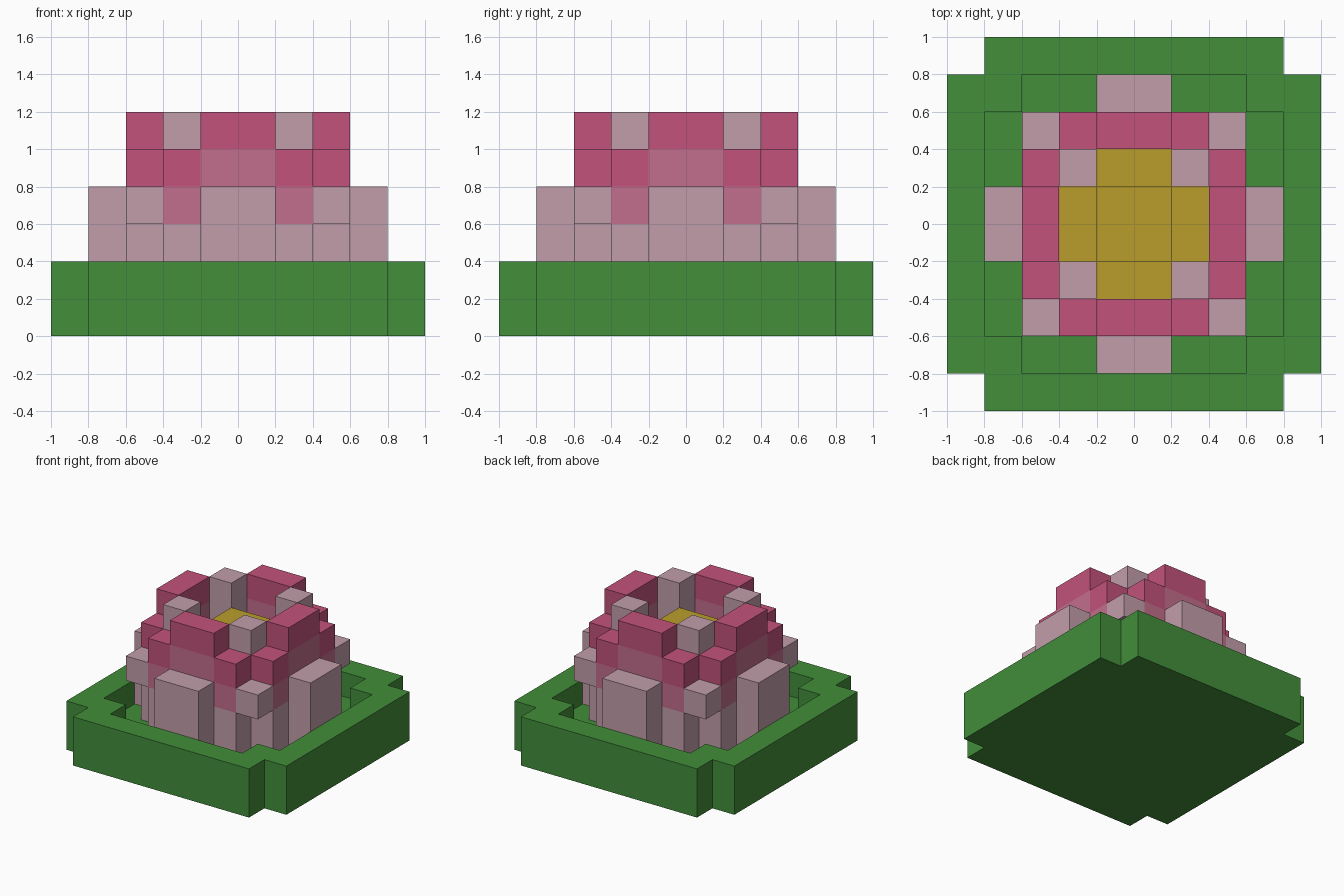
import bpy, bmesh, math
from mathutils import Matrix

cube = bpy.data.objects.get("Cube")
if cube:
    bpy.data.objects.remove(cube)


def srgb(r, g, b):
    def lin(c):
        c /= 255
        return c / 12.92 if c <= 0.04045 else ((c + 0.055) / 1.055) ** 2.4
    return (lin(r), lin(g), lin(b), 1)


def material(name, colour):
    m = bpy.data.materials.new(name)
    m.use_nodes = True
    m.diffuse_color = colour
    m.node_tree.nodes["Principled BSDF"].inputs["Base Color"].default_value = colour
    return m


GREEN = material("leaf green", srgb(66, 142, 58))
PALE = material("pale pink", srgb(194, 158, 170))
MID = material("dusky pink", srgb(194, 110, 140))
DEEP = material("deep pink", srgb(194, 82, 122))
YELLOW = material("pollen yellow", srgb(186, 158, 44))


def finish(name, bm, mats):
    bmesh.ops.recalc_face_normals(bm, faces=bm.faces)
    mesh = bpy.data.meshes.new(name)
    bm.to_mesh(mesh)
    bm.free()
    for m in mats:
        mesh.materials.append(m)
    obj = bpy.data.objects.new(name, mesh)
    bpy.context.collection.objects.link(obj)
    return obj


def block(name, x, y, z0, bands, turn=0):
    """Box over x and y ranges, stacked in (top height, material) bands,
    turned about the z axis by quarter turns."""
    bm = bmesh.new()

    def ring(z):
        return [bm.verts.new((px, py, z)) for px, py in
                ((x[0], y[0]), (x[1], y[0]), (x[1], y[1]), (x[0], y[1]))]
    low = ring(z0)
    bm.faces.new(low[::-1])
    for i, (top, _) in enumerate(bands):
        high = ring(top)
        for k in range(4):
            n = (k + 1) % 4
            bm.faces.new((low[k], low[n], high[n], high[k])).material_index = i
        low = high
    bm.faces.new(low).material_index = len(bands) - 1
    bm.transform(Matrix.Rotation(turn * math.pi / 2, 4, 'Z'))
    return finish(name, bm, [m for _, m in bands])


# Leaf tray: notched square with a sunken floor
def notched(bm, r, s, z):
    pts = []
    for k in range(4):
        c, d = ((1, 0), (0, 1), (-1, 0), (0, -1))[k]
        for px, py in ((r, -s), (r, s), (s, s)):
            pts.append(bm.verts.new((px * c - py * d, px * d + py * c, z)))
    return pts


bm = bmesh.new()
loops = [notched(bm, 1, .8, 0), notched(bm, 1, .8, .4),
         notched(bm, .8, .6, .4), notched(bm, .8, .6, .2)]
bm.faces.new(loops[0][::-1])
for a, b in zip(loops, loops[1:]):
    for i in range(12):
        j = (i + 1) % 12
        bm.faces.new((a[i], a[j], b[j], b[i]))
bm.faces.new(loops[3])
finish("leaf_tray", bm, [GREEN])

# Petals, repeated on the four sides
for t, side in enumerate(("front", "left", "back", "right")):
    block(f"outer_petal_{side}", (-.2, .2), (-.8, -.6), .2, [(.8, PALE)], t)
    block(f"inner_petal_{side}", (-.2, .2), (-.6, -.4), .2,
          [(.8, PALE), (1.0, MID), (1.2, DEEP)], t)
    for s, hand in ((1, "a"), (-1, "b")):
        block(f"petal_shoulder_{side}_{hand}", sorted((.2 * s, .4 * s)), (-.6, -.4), .2,
              [(.6, PALE), (.8, MID), (1.0, DEEP)], t)
    # Corner pieces: raised tip outside, tall stamen inside
    block(f"corner_tip_{side}", (.4, .6), (-.6, -.4), .6, [(.8, PALE)], t)
    block(f"stamen_{side}", (.2, .4), (-.4, -.2), .2, [(1.2, PALE)], t)
    # Lower step of the flower centre
    block(f"centre_step_{side}", (-.2, .2), (-.4, -.2), .2, [(.8, YELLOW)], t)

# Raised flower centre
block("flower_centre", (-.2, .2), (-.2, .2), .2, [(1.0, YELLOW)])
